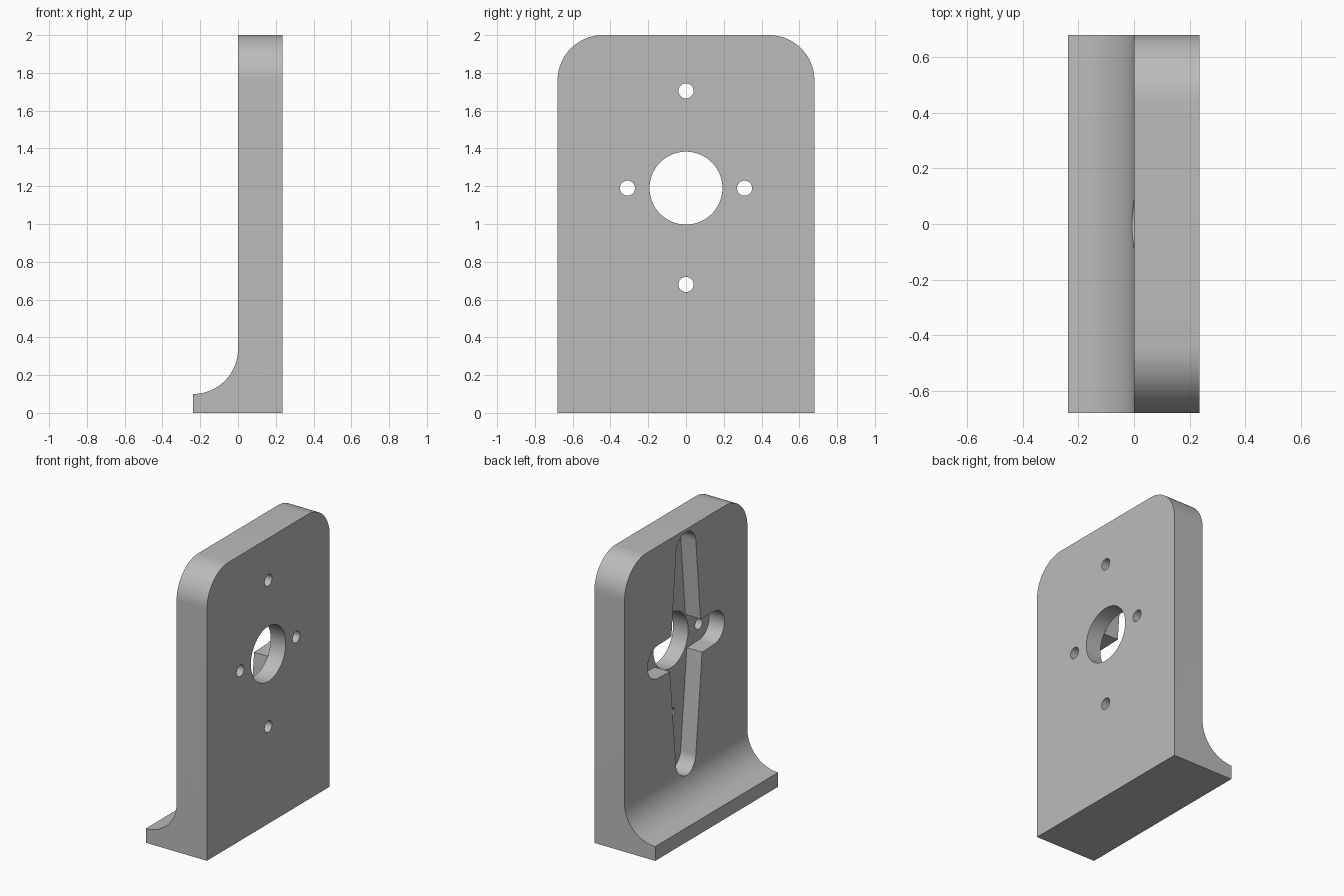
import bpy, bmesh
from math import pi, cos, sin, radians
from mathutils import Vector

cube = bpy.data.objects.get("Cube")
if cube:
    bpy.data.objects.remove(cube, do_unlink=True)

grey = bpy.data.materials.new("plain grey")
grey.use_nodes = True
grey.diffuse_color = (0.5, 0.5, 0.5, 1)
grey.node_tree.nodes["Principled BSDF"].inputs["Base Color"].default_value = (0.5, 0.5, 0.5, 1)

HALF_W, THICK, FILLET, HUB_Z = 0.68, 0.235, 0.238, 1.19


def prism(name, points, direction):
    """Solid made by extruding a closed outline along a direction."""
    bm = bmesh.new()
    face = bm.faces.new([bm.verts.new(p) for p in points])
    new = bmesh.ops.extrude_face_region(bm, geom=[face])["geom"]
    bmesh.ops.translate(bm, vec=direction,
                        verts=[v for v in new if isinstance(v, bmesh.types.BMVert)])
    bmesh.ops.recalc_face_normals(bm, faces=bm.faces)
    mesh = bpy.data.meshes.new(name)
    bm.to_mesh(mesh)
    bm.free()
    mesh.materials.append(grey)
    obj = bpy.data.objects.new(name, mesh)
    bpy.context.collection.objects.link(obj)
    return obj


def arc(cy, cz, r, start, end, steps):
    return [(cy + r * cos(a), cz + r * sin(a))
            for a in (radians(start + (end - start) * i / steps) for i in range(steps + 1))]


def cutter(name, outline, x0, x1):
    obj = prism(name, [(x0, y, z) for y, z in outline], Vector((x1 - x0, 0, 0)))
    obj.hide_render = True
    obj.hide_set(True)
    return obj


# Upright plate and curved foot share one side profile
profile = [(THICK, 0), (THICK, 2), (0, 2)]
profile += arc(-FILLET, 0.1 + FILLET, FILLET, 0, -90, 24) + [(-FILLET, 0)]
plate = prism("mounting_plate", [(x, -HALF_W, z) for x, z in profile],
              Vector((0, 2 * HALF_W, 0)))

# Round the two upper corners
bm = bmesh.new()
bm.from_mesh(plate.data)
corners = [e for e in bm.edges if all(v.co.z > 1.99 for v in e.verts)
           and abs(e.verts[0].co.y - e.verts[1].co.y) < 0.01]
bmesh.ops.bevel(bm, geom=corners, offset=0.24, segments=20, profile=0.5, affect="EDGES")
bm.to_mesh(plate.data)
bm.free()


def arm(name, angle, base, length, tip):
    """Tapered, round-ended pocket arm pointing away from the hub."""
    shape = [(0, -base), *arc(length, 0, tip, -90, 90, 20), (0, base)]
    c, s = cos(radians(angle)), sin(radians(angle))
    outline = [(u * c - v * s, HUB_Z + u * s + v * c) for u, v in shape]
    return cutter(name, outline, -0.3, 0.118)


def hole(name, y, z, r, steps):
    return cutter(name, arc(y, z, r, 0, 360, steps)[:-1], -0.4, 0.4)


cutters = [
    arm("upper_pocket_cutter", 90, 0.172, 0.68, 0.11),
    arm("lower_pocket_cutter", -90, 0.19, 0.80, 0.11),
    arm("left_pocket_cutter", 0, 0.125, 0.31, 0.115),
    arm("right_pocket_cutter", 180, 0.125, 0.31, 0.115),
    hole("hub_hole_cutter", 0, HUB_Z, 0.193, 64),
]
for i, (y, z) in enumerate([(0, 1.705), (0, 0.68), (-0.31, HUB_Z), (0.31, HUB_Z)]):
    cutters.append(hole(f"screw_hole_cutter_{i + 1}", y, z, 0.04, 32))

bpy.context.view_layer.objects.active = plate
plate.select_set(True)
for c in cutters:
    mod = plate.modifiers.new(c.name, "BOOLEAN")
    mod.operation = "DIFFERENCE"
    mod.solver = "EXACT"
    mod.object = c
    bpy.ops.object.modifier_apply(modifier=mod.name)
    bpy.data.objects.remove(c, do_unlink=True)

bpy.ops.object.shade_smooth_by_angle(angle=radians(30))
